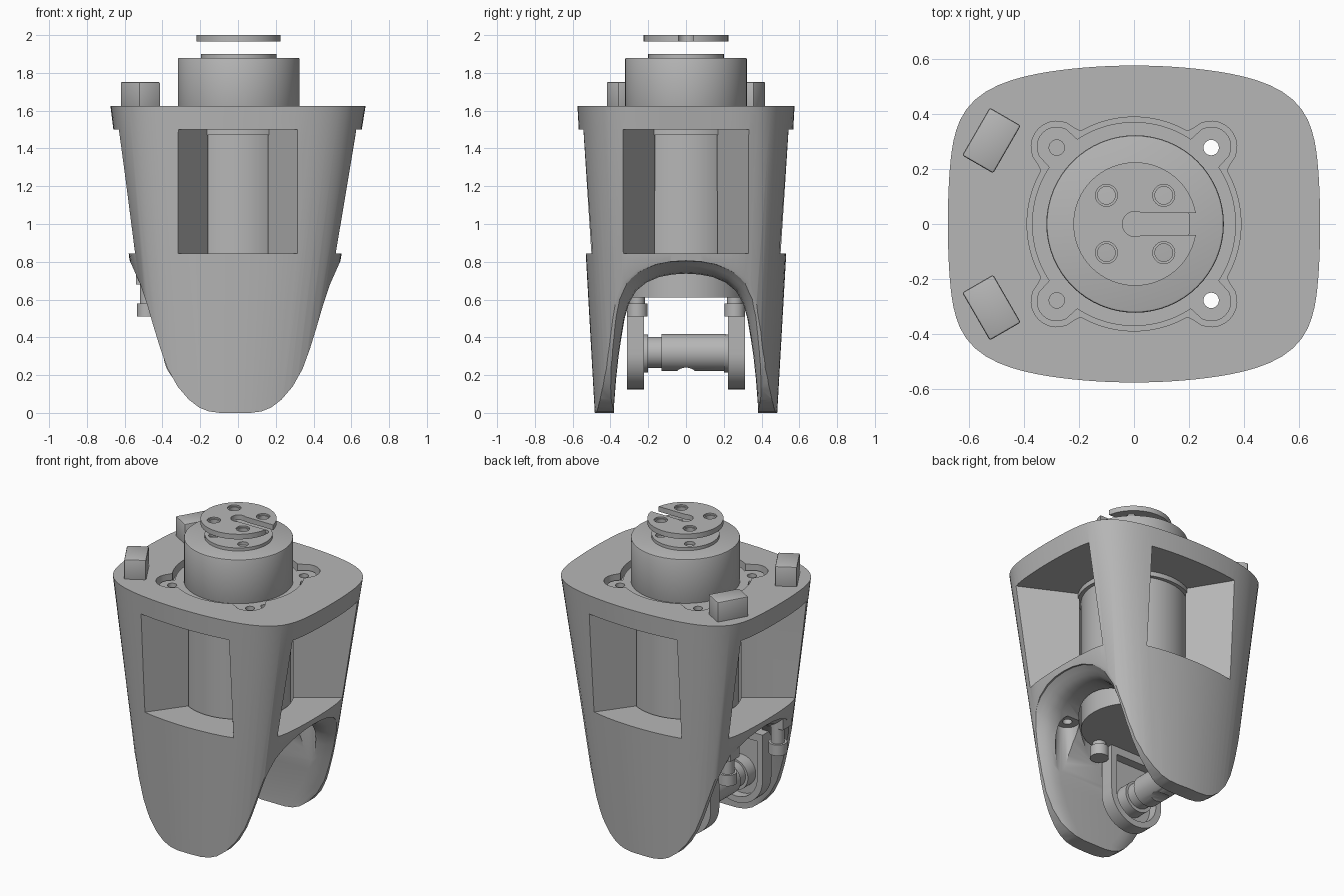
import bpy, bmesh, math
from mathutils import Vector, Matrix

cube = bpy.data.objects.get("Cube")
if cube:
    bpy.data.objects.remove(cube, do_unlink=True)

grey = bpy.data.materials.new("mid_grey")
grey.use_nodes = True
grey.diffuse_color = (0.47, 0.47, 0.47, 1)
grey.node_tree.nodes["Principled BSDF"].inputs["Base Color"].default_value = (0.47, 0.47, 0.47, 1)


def make(name, bm):
    bmesh.ops.recalc_face_normals(bm, faces=bm.faces)
    me = bpy.data.meshes.new(name)
    bm.to_mesh(me)
    bm.free()
    ob = bpy.data.objects.new(name, me)
    bpy.context.collection.objects.link(ob)
    me.materials.append(grey)
    return ob


def loft(name, rings):
    """Skin closed rings of points and cap both ends."""
    bm = bmesh.new()
    vs = [[bm.verts.new(p) for p in ring] for ring in rings]
    n = len(vs[0])
    for a, b in zip(vs, vs[1:]):
        for i in range(n):
            j = (i + 1) % n
            bm.faces.new((a[i], a[j], b[j], b[i]))
    bm.faces.new(vs[0])
    bm.faces.new(vs[-1])
    return make(name, bm)


def prism(name, pts, lo, hi, axis="z"):
    put = {"z": lambda u, v, w: (u, v, w), "y": lambda u, v, w: (u, w, v)}[axis]
    return loft(name, [[put(u, v, w) for u, v in pts] for w in (lo, hi)])


def circle(r, cx=0, cy=0, n=48):
    return [(cx + r * math.cos(math.tau * i / n), cy + r * math.sin(math.tau * i / n)) for i in range(n)]


def cyl(name, r, lo, hi, cx=0, cy=0, axis="z", n=48):
    return prism(name, circle(r, cx, cy, n), lo, hi, axis)


def box(name, x, y, z):
    return prism(name, [(x[0], y[0]), (x[1], y[0]), (x[1], y[1]), (x[0], y[1])], *z)


def apply(ob, mod):
    bpy.context.view_layer.objects.active = ob
    bpy.ops.object.modifier_apply(modifier=mod.name)


def boolean(ob, tool, op="DIFFERENCE"):
    m = ob.modifiers.new("bool", "BOOLEAN")
    m.operation, m.solver, m.object = op, "EXACT", tool
    apply(ob, m)
    bpy.data.objects.remove(tool, do_unlink=True)


def bevel(ob, width, seg=2):
    m = ob.modifiers.new("bevel", "BEVEL")
    m.width, m.segments = width, seg
    apply(ob, m)


# Body: tapered box with bowed sides, leaning slightly, trimmed by the front outline
LEAN = -.015


def oval(z, n=112, e=6.5):
    a, b = 0.443 + 0.143 * z, 0.483 + 0.0565 * z
    shift = LEAN * (1.625 - z) / .78
    ring = []
    for i in range(n):
        c, s = math.cos(math.tau * i / n), math.sin(math.tau * i / n)
        k = (abs(c) ** e + abs(s) ** e) ** (-1 / e)
        x, y = c * k, s * k
        ring.append((shift + a * x * (1 - .06 * y * y), b * y * (1 - .16 * x * x), z))
    return ring


body = loft("body_shell", [oval(0), oval(1.625)])
side = [(.08, 0), (.14, .008), (.19, .028), (.245, .07), (.305, .14), (.358, .235), (.396, .34),
        (.43, .45), (.465, .57), (.502, .68), (.542, .77), (.6, .9), (.9, 1.8)]
outline = [(x + LEAN, z) for x, z in side + [(-x, z) for x, z in reversed(side)]]
boolean(body, prism("trim", outline, -1, 1, "y"), "INTERSECT")


def half_width(z):
    for (x0, z0), (x1, z1) in zip(side, side[1:]):
        if z0 <= z <= z1:
            return max(.24, x0 + (x1 - x0) * (z - z0) / (z1 - z0))
    return .24


# Arch between the legs, flaring out at its edges
half = [(.385, -.1), (.38, .05), (.37, .18), (.357, .3), (.342, .4), (.325, .5),
        (.302, .58), (.265, .645), (.21, .69), (.14, .72), (.07, .733)]
arch = half + [(0, .737)] + [(-y, z) for y, z in reversed(half)]
rings = []
flare = [(.11, 0), (.07, .006), (.035, .022), (.01, .043), (-.02, .068), (-.2, .08)]
cols = [(1, d, o) for d, o in reversed(flare)] + [(-1, d, o) for d, o in flare]
for s, inset, off in cols:
    ring = []
    for i, (y, z) in enumerate(arch):
        p, q = arch[max(i - 1, 0)], arch[min(i + 1, len(arch) - 1)]
        t = Vector((q[0] - p[0], q[1] - p[1])).normalized()
        k = off * min(1, .3 + max(z, 0) * 1.1)
        ring.append((LEAN + s * (half_width(z) - inset), y + t.y * k, z - t.x * k))
    rings.append(ring)
boolean(body, loft("arch_cutter", rings))

# Four windows narrowing towards the motor, following the taper of the body
for k in range(4):
    w_in, w_out, low, high = ((.16, .34, .53, .638), (.15, .318, .5, .546))[k % 2]
    rings = []
    for z, d in ((.845, low), (1.5, high)):
        edge = [(.27, w_in), (d, w_out), (d + .2, w_out)]
        rings.append([(x, y, z) for x, y in edge] + [(x, -y, z) for x, y in reversed(edge)])
    tool = loft("window_cutter", rings)
    tool.data.transform(Matrix.Rotation(k * math.pi / 2, 4, "Z"))
    boolean(body, tool)


# Recess with four ears, and the motor flange lying in it
def eared(base, ear, dist=.396, n=192):
    pts = []
    for i in range(n):
        t = math.tau * i / n
        d = (t % (math.pi / 2)) - math.pi / 4
        gap = ear ** 2 - (dist * math.sin(d)) ** 2
        r = max(base, dist * math.cos(d) + math.sqrt(gap)) if gap > 0 else base
        pts.append((r * math.cos(t), r * math.sin(t)))
    return pts


boolean(body, cyl("bore_cutter", .325, .5, 1.8, n=64))
boolean(body, prism("recess_cutter", eared(.388, .093), 1.565, 1.7))
flange = prism("motor_flange", eared(.37, .073), 1.565, 1.595)
for x in (-.28, .28):
    for y in (-.277, .277):
        boolean(body, cyl("counterbore_cutter", .07, .05, .68, x, y, n=32))
        for ob in (body, flange):
            boolean(ob, cyl("hole_cutter", .028, .4, 1.8, x, y, n=24))

# Motor
cyl("motor_can", .312, .61, 1.58, n=64)
cyl("motor_collar", .335, 1.47, 1.505, n=64)
cap = cyl("motor_cap", .322, 1.58, 1.88, .004, n=64)
bevel(cap, .008)
step = cyl("motor_step", .2, 1.87, 1.9, .004)
disc = cyl("drive_disc", .224, 1.967, 2.0, .004, n=64)
for x in (-.1, .108):
    for y in (-.104, .104):
        for ob in (step, disc):
            boolean(ob, cyl("hole_cutter", .032, 1.8, 2.1, x, y, n=24))
        boolean(disc, cyl("chamfer_cutter", .04, 1.99, 2.1, x, y, n=24))
boolean(disc, cyl("hole_cutter", .046, 1.9, 2.1, .004, n=32))
boolean(disc, box("slot_cutter", (0, .3), (-.04, .04), (1.9, 2.1)))

# Two stops on the top face, turned towards the centre
for s, name in ((1, "left_stop"), (-1, "right_stop")):
    stop = box(name, (-.065, .065), (-.1, .1), (-.03, .13))
    bevel(stop, .008)
    stop.data.transform(Matrix.Translation((-.517, s * .303, 1.622)) @ Matrix.Rotation(-s * math.radians(30), 4, "Z"))

# Hanging bracket plates with a pocket on the inner face
CX, CZ = -.205, .315


def u_shape(r, top):
    arc = [(CX + r * math.cos(math.pi + math.pi * i / 24), CZ + r * math.sin(math.pi + math.pi * i / 24)) for i in range(25)]
    return arc + [(CX + r, top), (CX - r, top)]


for s, name in ((1, "back"), (-1, "front")):
    ys = sorted((s * .222, s * .312))
    plate = prism(name + "_bracket", u_shape(.19, .61), *ys, "y")
    pocket = sorted((s * .1, s * .28))
    boolean(plate, prism("pocket_cutter", u_shape(.15, .56), *pocket, "y"))
    cyl(name + "_bracket_hub", .1, *sorted((s * .2, s * .3)), CX, CZ, "y")
    for x in (-.48, .05):
        cyl(name + "_screw_head", .055, .51, .58, x, s * .258, n=32)
        cyl(name + "_screw_neck", .04, .57, .72, x, s * .258, n=32)
    box(name + "_mount", (-.54, -.4), ys, (.68, .79))

# Cross shaft between the plates
cyl("shaft_thin", .083, -.23, -.12, CX, CZ + .005, "y")
shaft = cyl("shaft_thick", .098, -.13, .21, CX, CZ + .005, "y")
notch = cyl("notch_cutter", .07, -.2, .2, 0, CZ - .145, "y", 32)
notch.data.transform(Matrix.Translation((CX, 0, 0)) @ Matrix.Rotation(math.pi / 2, 4, "Z"))
boolean(shaft, notch)

# Smooth shading with sharp edges kept
for ob in bpy.context.view_layer.objects:
    ob.select_set(ob.type == "MESH" and grey.name in ob.data.materials)
bpy.context.view_layer.objects.active = body
bpy.ops.object.shade_smooth_by_angle(angle=math.radians(32))
